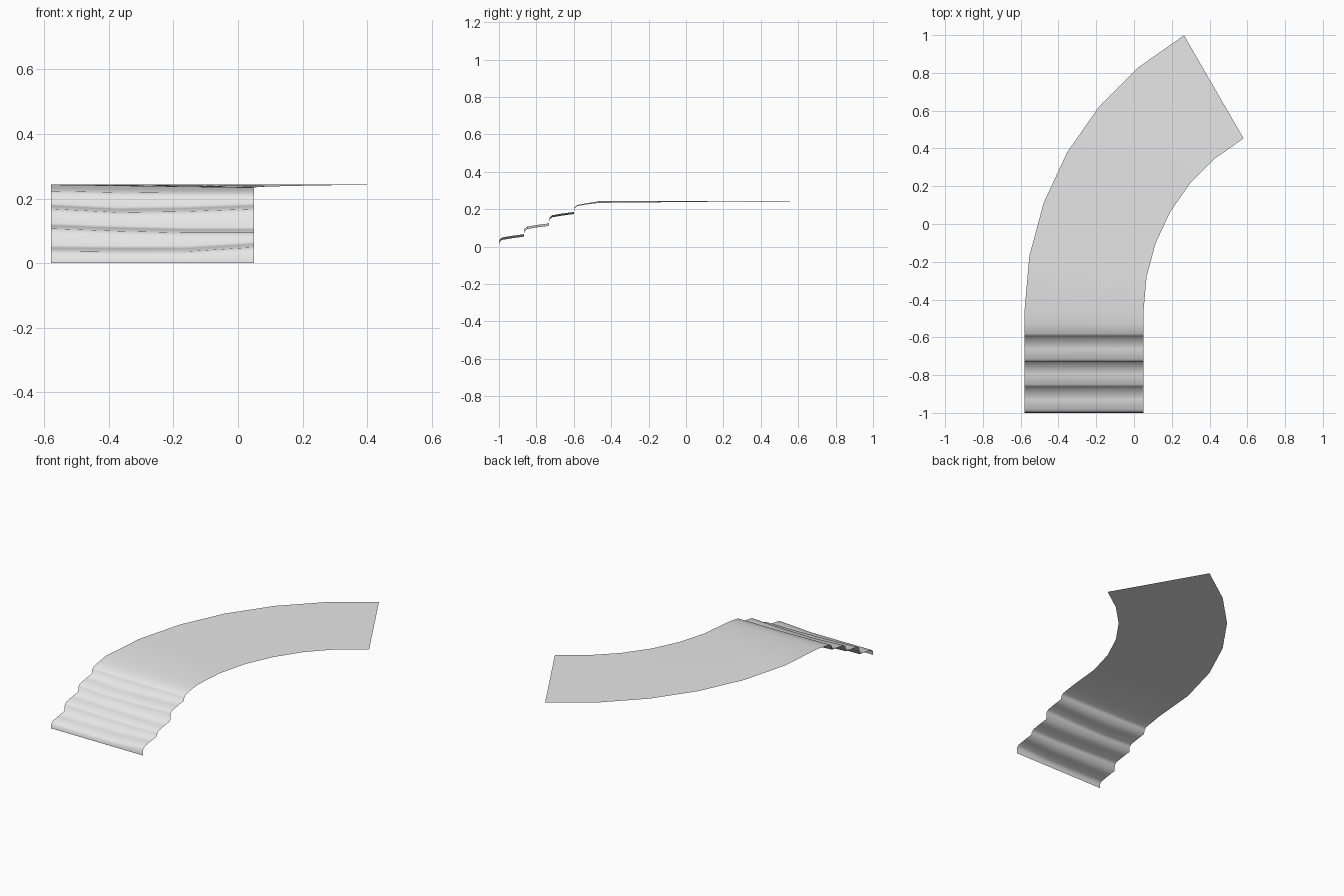
import bpy
import bmesh
from math import sin, cos, radians

if "Cube" in bpy.data.objects:
    bpy.data.objects.remove(bpy.data.objects["Cube"], do_unlink=True)

# Plain stone colour
stone = bpy.data.materials.new("grey_stone")
stone.use_nodes = True
colour = (0.8, 0.8, 0.8, 1)
stone.diffuse_color = colour
stone.node_tree.nodes["Principled BSDF"].inputs["Base Color"].default_value = colour

LEFT, WIDTH, COLS = -0.58, 0.63, 4
CENTRE_X, CENTRE_Y, TOP = 1.11, -0.465, 0.243


def straight_row(y, z, wear):
    return [(LEFT + WIDTH * i / (COLS - 1), y, z + wear[i]) for i in range(COLS)]


rows = []

# Worn steps: upright riser, rounded nosing, gently sloping tread
step_base = [0, 0.058, 0.122, 0.182]
step_wear = [(-0.003, -0.005, -0.005, 0.008), (0.008, 0, -0.005, -0.005),
             (0.005, -0.006, -0.003, 0.005), (0, -0.004, -0.006, -0.006)]
profile = [(0, 0), (0.002, 0.028), (0.017, 0.041), (0.07, 0.05), (0.132, 0.058)]
level = (0, 0, 0, 0)
for n, (base, wear) in enumerate(zip(step_base, step_wear)):
    for k, (dy, dz) in enumerate(profile):
        if n == 3 and k == 4:
            continue
        shift = level if n == 0 and k == 0 else wear
        if n and k == 0:
            continue
        rows.append(straight_row(-1 + 0.134 * n + dy, base + dz, shift))

# Curved landing: sixty degree bend that levels out towards the far end
for s in range(7):
    a = radians(10 * s)
    row = []
    for i in range(COLS):
        r = CENTRE_X - LEFT - WIDTH * i / (COLS - 1)
        dip = 0.009 * i / (COLS - 1) * max(0, 1 - s / 5)
        row.append((CENTRE_X - r * cos(a), CENTRE_Y + r * sin(a), TOP - dip))
    rows.append(row)

# Skin the rows into one open sheet
bm = bmesh.new()
grid = [[bm.verts.new(p) for p in row] for row in rows]
for a, b in zip(grid, grid[1:]):
    for i in range(COLS - 1):
        face = bm.faces.new((a[i], a[i + 1], b[i + 1], b[i]))
        face.smooth = True
mesh = bpy.data.meshes.new("stepped_path")
bm.to_mesh(mesh)
bm.free()
mesh.materials.append(stone)
path = bpy.data.objects.new("stepped_path", mesh)
bpy.context.collection.objects.link(path)
